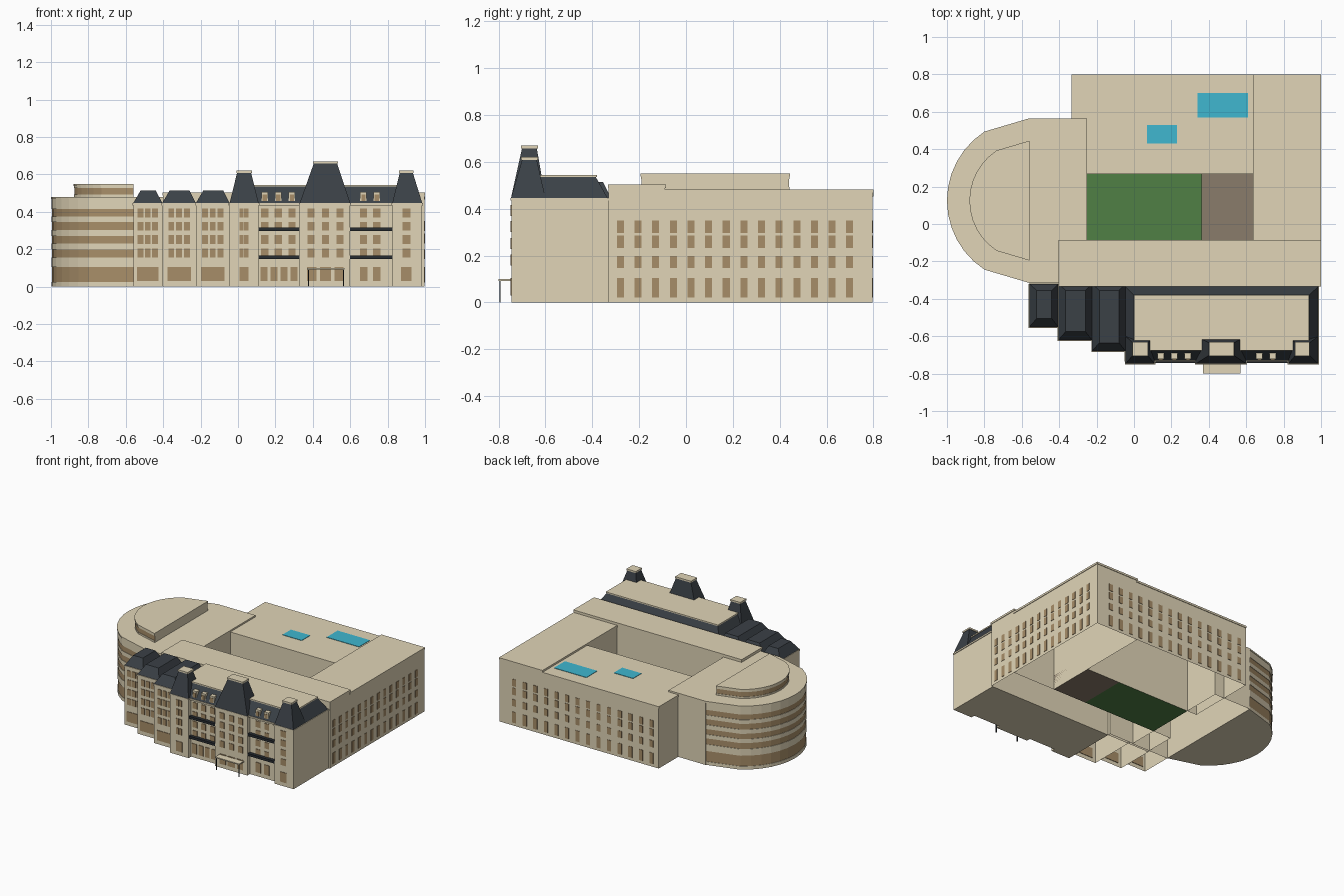
import bpy, bmesh, math

old = bpy.data.objects.get("Cube")
if old:
    bpy.data.objects.remove(old, do_unlink=True)


def material(name, r, g, b):
    m = bpy.data.materials.new(name)
    m.use_nodes = True
    m.diffuse_color = (r, g, b, 1)
    m.node_tree.nodes["Principled BSDF"].inputs["Base Color"].default_value = (r, g, b, 1)
    return m


STONE = material("beige stone", .75, .665, .475)
GLASS = material("brown window", .39, .27, .14)
SLATE = material("dark slate", .043, .052, .062)
IRON = material("black iron", .02, .025, .03)
LAWN = material("green lawn", .08, .215, .06)
PAVING = material("grey brown paving", .255, .202, .145)
SKY = material("teal skylight", .05, .475, .63)


def finish(name, bm, *mats):
    bmesh.ops.recalc_face_normals(bm, faces=bm.faces)
    me = bpy.data.meshes.new(name)
    bm.to_mesh(me)
    bm.free()
    for m in mats:
        me.materials.append(m)
    ob = bpy.data.objects.new(name, me)
    bpy.context.collection.objects.link(ob)
    return ob


def add_prism(bm, base, top, z0, z1, bottom=True):
    """Six-sided block between two rectangles (x0, x1, y0, y1)."""
    rings = []
    for (a, b, c, d), z in ((base, z0), (top, z1)):
        rings.append([bm.verts.new((x, y, z)) for x, y in ((a, c), (b, c), (b, d), (a, d))])
    lo, hi = rings
    for i in range(4):
        j = (i + 1) % 4
        bm.faces.new((lo[i], lo[j], hi[j], hi[i]))
    cap = bm.faces.new(hi)
    if bottom:
        bm.faces.new(lo[::-1])
    return cap


def box(name, rect, z0, z1, mat, bottom=True):
    bm = bmesh.new()
    add_prism(bm, rect, rect, z0, z1, bottom)
    return finish(name, bm, mat)


def boxes(name, items, mat):
    bm = bmesh.new()
    for rect, z0, z1 in items:
        add_prism(bm, rect, rect, z0, z1)
    return finish(name, bm, mat)


def roof(name, base, top, z0, z1, cap_mat):
    bm = bmesh.new()
    add_prism(bm, base, top, z0, z1).material_index = 1
    return finish(name, bm, SLATE, cap_mat)


# Wings around the courtyard, open underneath, each with a thin roof slab
WINGS = [
    ("back_wing", (-.33, .64, .27, .796), .468, .004),
    ("right_wing", (.64, .996, -.09, .796), .482, .004),
    ("front_corridor", (-.40, .996, -.33, -.09), .503, .004),
    ("left_block", (-.56, -.25, -.315, .565), .48, 0),
]
for name, rect, h, lip in WINGS:
    box(name, rect, 0, h - .015, STONE, bottom=False)
    a, b, c, d = rect
    box(name + "_roof", (a - lip, b + lip, c - lip, d + lip), h - .015, h, STONE)

# Courtyard at ground level with a low terrace, and skylights
box("courtyard_lawn", (-.25, .36, -.09, .27), 0, .012, LAWN)
box("courtyard_terrace", (.36, .64, -.09, .27), 0, .11, PAVING)
box("large_skylight", (.34, .61, .57, .70), .468, .471, SKY)
box("small_skylight", (.07, .23, .43, .53), .468, .471, SKY)

# Rounded end: stacked half rings with recessed window bands
ANGLES = [0] + [33 + 9.5 * i for i in range(13)] + [180]


def half_round(name, levels, glass_radius):
    bm = bmesh.new()
    rings = []
    for z, r in levels:
        rings.append([bm.verts.new((-.56 - r * math.sin(math.radians(a)),
                                    .125 + r * math.cos(math.radians(a)), z)) for a in ANGLES])
    n = len(ANGLES)
    for k in range(len(rings) - 1):
        glass = levels[k][1] == levels[k + 1][1] == glass_radius
        for i in range(n):
            j = (i + 1) % n
            f = bm.faces.new((rings[k][i], rings[k][j], rings[k + 1][j], rings[k + 1][i]))
            f.material_index = int(glass and i < n - 1)
    bm.faces.new(rings[0][::-1])
    bm.faces.new(rings[-1])
    return finish(name, bm, STONE, GLASS)


def banded(z0, bands, cornice, z1, wall, glass, rim):
    levels = [(z0, wall)]
    for a, b in bands:
        levels += [(a, wall), (a, glass), (b, glass), (b, wall)]
    return levels + [(cornice, wall), (cornice, rim), (z1, rim)]


TOWER_BANDS = [(.025, .105), (.155, .2), (.23, .27), (.302, .345), (.375, .415)]
half_round("rounded_end", banded(0, TOWER_BANDS, .468, .48, .437, .434, .44), .434)
half_round("rounded_penthouse", banded(.48, [(.492, .528)], .538, .55, .317, .314, .32), .314)

# Windows on the long side and back walls
ROWS = [(.022, .104), (.147, .198), (.232, .285), (.297, .35)]
side = [((.994, .999, y - .015, y + .015), a, b)
        for a, b in ROWS for y in [-.28 + .0753 * i for i in range(14)]]
boxes("right_side_windows", side, GLASS)
back = [((x - .016, x + .016, .794, .799), a, b)
        for a, b in ROWS for x in [-.27 + .088 * i for i in range(14)]]
boxes("back_windows", back, GLASS)

# Main front building with three projecting bays
box("main_hall", (-.045, .985, -.715, -.33), 0, .435, STONE)
box("main_cornice", (-.05, .99, -.735, -.33), .435, .447, STONE)
roof("main_mansard", (-.045, .985, -.73, -.335), (.005, .93, -.67, -.385), .447, .535, STONE)
box("main_roof_deck", (0, .935, -.675, -.38), .535, .544, STONE)

FLOORS = [(.157, .205), (.228, .275), (.30, .347), (.37, .417)]
GROUND = (.03, .105)


def windows(name, y, centres, width, ground):
    items = [((x - width / 2, x + width / 2, y - .004, y + .004), a, b)
             for a, b in FLOORS for x in centres]
    items += [((x - w / 2, x + w / 2, y - .004, y + .004), *GROUND) for x, w in ground]
    boxes(name, items, GLASS)


# name, bay span, tower top span, tower height, window centres, ground windows
BAYS = [
    ("left", -.045, .11, -.005, .07, .62, [.019, .044], [(.032, .05)]),
    ("middle", .33, .60, .405, .53, .67, [.39, .468, .545], [(.395, .05), (.468, .06), (.54, .05)]),
    ("right", .825, .985, .865, .935, .62, [.89, .912], [(.90, .055)]),
]
for name, a, b, c, d, h, cols, ground in BAYS:
    box(name + "_bay", (a, b, -.745, -.70), 0, .435, STONE)
    box(name + "_bay_cornice", (a - .004, b + .004, -.75, -.70), .435, .447, STONE)
    roof(name + "_tower_roof", (a, b, -.747, -.60), (c, d, -.70, -.637), .447, h - .012, STONE)
    box(name + "_tower_cap", (c - .004, d + .004, -.705, -.632), h - .012, h, STONE)
    windows(name + "_bay_windows", -.745, cols, .022 if len(cols) == 2 else .037, ground)

# Recessed stretches between bays: windows, balconies and dormers
STRETCHES = [
    ("left", .11, .33, [.143, .215, .288], [(.14 + .053 * i, .038) for i in range(4)]),
    ("right", .60, .825, [.67, .742], [(.672, .042), (.742, .042)]),
]
for name, a, b, cols, ground in STRETCHES:
    windows(name + "_stretch_windows", -.715, cols, .038, ground)
    boxes(name + "_balconies", [((a, b, -.742, -.71), z, z + .018) for z in (.148, .297)], IRON)
    boxes(name + "_dormers", [((x - .018, x + .018, -.722, -.68), .447, .505) for x in cols], STONE)
    boxes(name + "_dormer_windows",
          [((x - .011, x + .011, -.726, -.718), .458, .492) for x in cols], GLASS)

# Entrance canopy
box("canopy", (.37, .57, -.80, -.74), .092, .1, STONE)
boxes("canopy_posts", [((x - .003, x + .003, -.797, -.791), 0, .092) for x in (.376, .564)], IRON)

# Three stepped pavilions
PAVILIONS = [("outer", -.56, -.405, -.55), ("centre", -.405, -.225, -.62), ("inner", -.225, -.045, -.68)]
for name, a, b, y in PAVILIONS:
    box(name + "_pavilion", (a, b, y, -.31), 0, .435, STONE, bottom=False)
    box(name + "_pavilion_cornice", (a - .003, b + .003, y - .005, -.32), .435, .447, STONE)
    roof(name + "_pavilion_roof", (a, b, y, -.32), (a + .04, b - .035, y + .045, -.355),
         .447, .515, SLATE)
    mid, step = (a + b) / 2, .038 if name == "outer" else .042
    windows(name + "_pavilion_windows", y, [mid - step, mid, mid + step], .031, [(mid, step * 3)])
